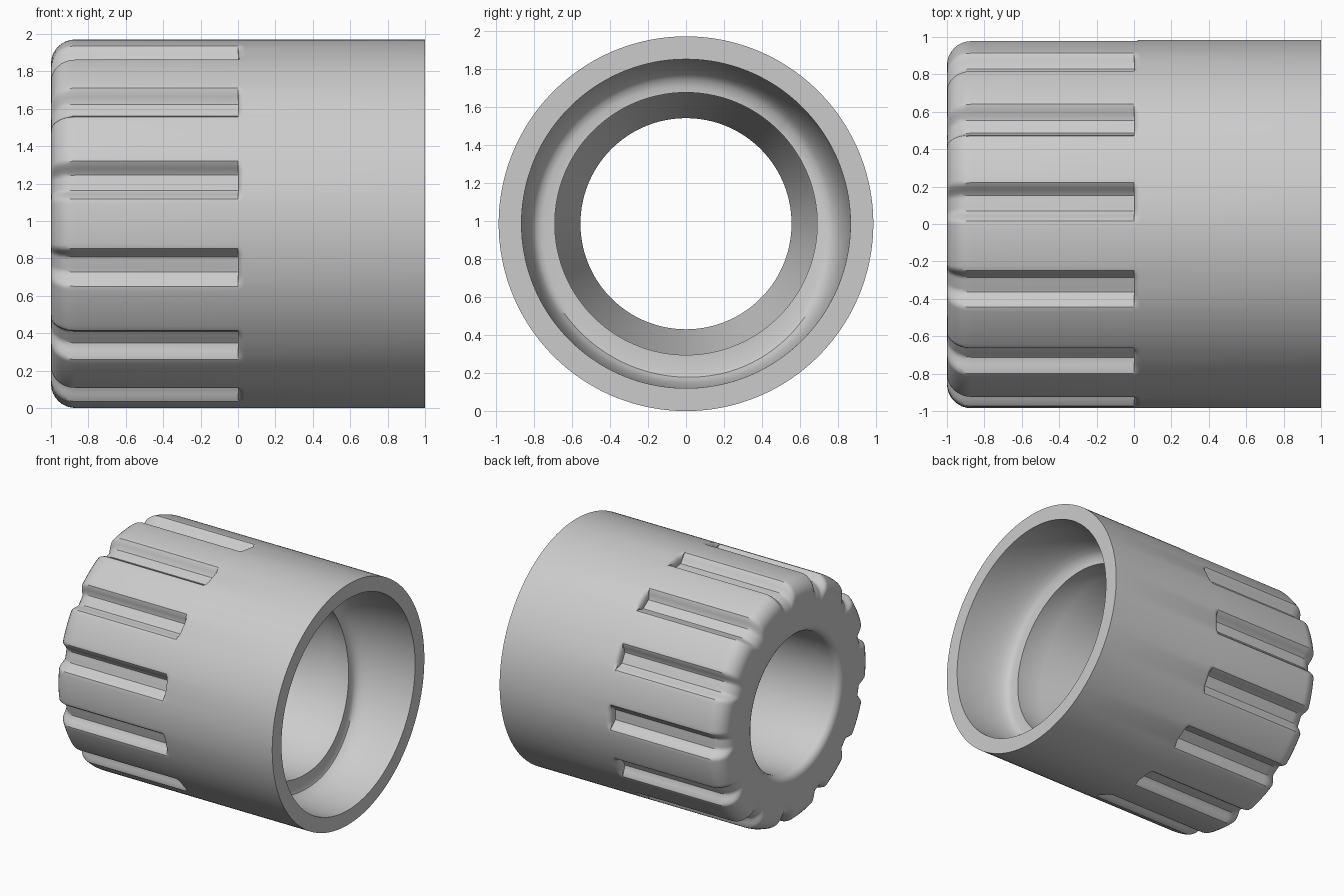
import bpy, bmesh, math

if "Cube" in bpy.data.objects:
    bpy.data.objects.remove(bpy.data.objects["Cube"])

RADIUS, FLUTES, STEPS = 0.985, 13, 32
DEPTH, FILLET = 0.07, 0.13
BORE, SEAT = 0.555, 0.69


def smooth(t):
    t = min(max(t, 0), 1)
    return t * t * (3 - 2 * t)


def flute_depth(angle):
    """Rounded groove profile, repeated evenly round the axis."""
    pitch = math.tau / FLUTES
    off = abs((angle + pitch / 2) % pitch - pitch / 2)
    return DEPTH * (1 - smooth((math.degrees(off) - 2.3) / 4.2))


def shoulder_radius(angle):
    """Spiral shoulder that grows for most of a turn and then runs out."""
    turn = (math.degrees(angle) - 45) % 360
    if turn < 240:
        return SEAT + 0.1 * (turn / 240) ** 0.75
    return SEAT + 0.1 * (1 - smooth((turn - 240) / 120))


def section(angle):
    """Closed (x, radius) section of the sleeve wall at one angle."""
    d = flute_depth(angle)
    pts = []
    # rounded, fluted grip end
    for i in range(9):
        a = math.pi / 2 * i / 8
        pts.append((-1 + FILLET * (1 - math.sin(a)),
                    RADIUS - d - FILLET * (1 - math.cos(a))))
    pts.reverse()
    pts = pts[::-1]
    pts = [(-1 + FILLET * (1 - math.cos(math.pi / 2 * i / 8)),
            RADIUS - d - FILLET * (1 - math.sin(math.pi / 2 * i / 8))) for i in range(9)]
    # flute end wall with a rounded lip, then the plain barrel
    pts += [(0, RADIUS - d), (0, RADIUS - d * 0.45), (0.01, RADIUS - d * 0.18),
            (0.022, RADIUS - d * 0.04), (0.035, RADIUS), (1, RADIUS)]
    # curved socket wall down to the spiral shoulder
    s = shoulder_radius(angle)
    x0 = 0.47 + (s - SEAT) * 1.3
    for i in range(9):
        a = math.pi / 2 * i / 8
        pts.append((1 - (1 - x0) * math.sin(a), s + (0.865 - s) * math.cos(a) ** 0.8))
    # seat, taper, bore and rounded mouth
    pts += [(x0, SEAT), (0.33, SEAT), (0.05, BORE), (-0.94, BORE)]
    for i in range(1, 6):
        a = math.pi / 2 * i / 5
        pts.append((-0.94 - 0.06 * math.sin(a), BORE + 0.06 * (1 - math.cos(a))))
    return pts


# sleeve: sections joined round the axis
bm = bmesh.new()
count = FLUTES * STEPS
rings = []
for k in range(count):
    ang = math.tau * k / count
    rings.append([bm.verts.new((x, r * math.cos(ang), RADIUS + r * math.sin(ang)))
                  for x, r in section(ang)])
for k in range(count):
    a, b = rings[k], rings[(k + 1) % count]
    for i in range(len(a)):
        j = (i + 1) % len(a)
        bm.faces.new((a[i], a[j], b[j], b[i]))
bmesh.ops.remove_doubles(bm, verts=bm.verts, dist=0.00005)
bmesh.ops.recalc_face_normals(bm, faces=bm.faces)
mesh = bpy.data.meshes.new("fluted_sleeve")
bm.to_mesh(mesh)
bm.free()
sleeve = bpy.data.objects.new("fluted_sleeve", mesh)
bpy.context.collection.objects.link(sleeve)

# plain grey finish
grey = bpy.data.materials.new("light_grey")
grey.use_nodes = True
colour = (0.6, 0.6, 0.6, 1)
grey.diffuse_color = colour
grey.node_tree.nodes["Principled BSDF"].inputs["Base Color"].default_value = colour
mesh.materials.append(grey)

bpy.ops.object.select_all(action="DESELECT")
sleeve.select_set(True)
bpy.context.view_layer.objects.active = sleeve
bpy.ops.object.shade_smooth_by_angle(angle=math.radians(35))
